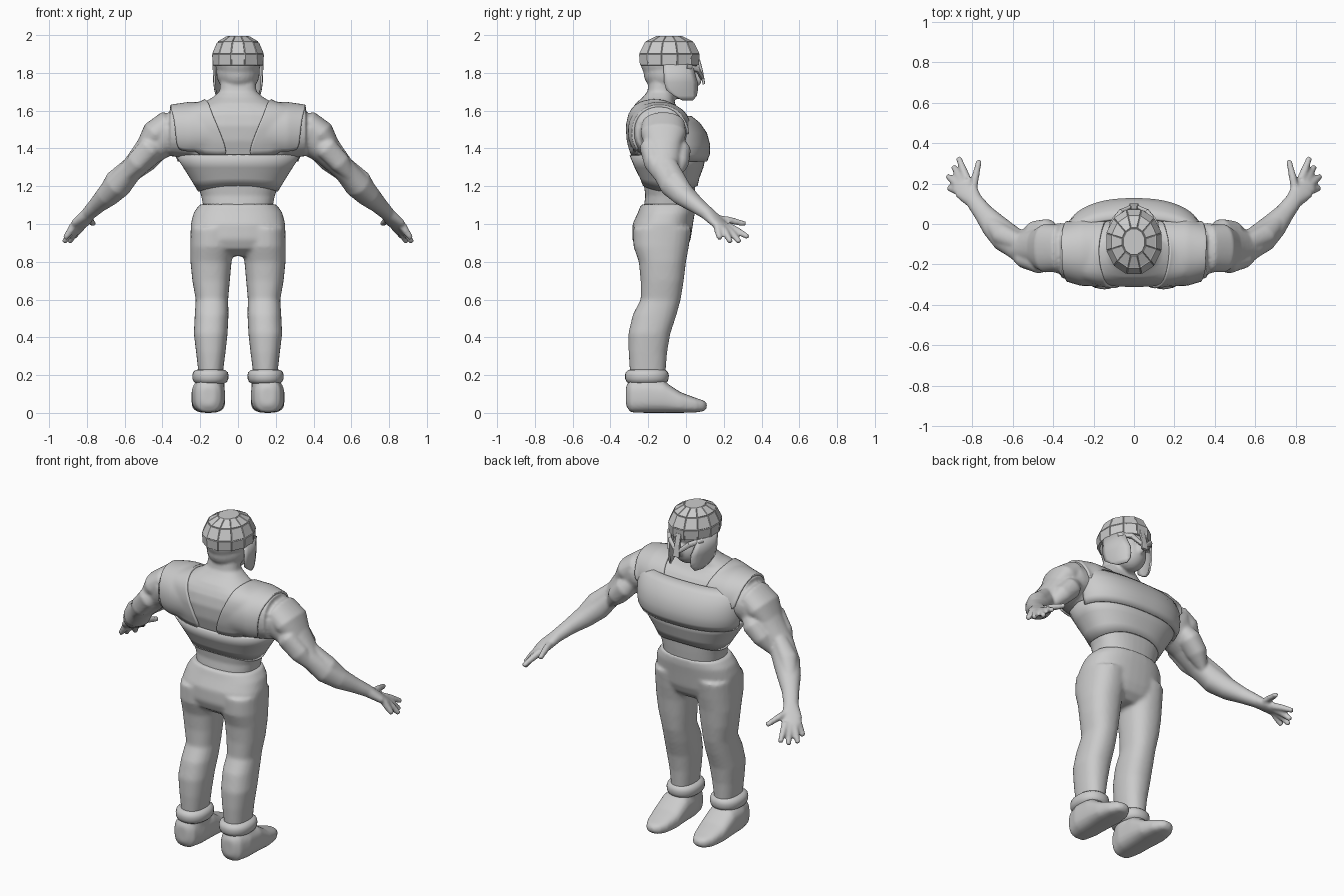
import bpy, bmesh
from math import sin, cos, pi, sqrt, copysign, radians
from mathutils import Vector, Matrix

X, Y, Z = Vector((1, 0, 0)), Vector((0, 1, 0)), Vector((0, 0, 1))


def sgnpow(v, e):
    return copysign(abs(v) ** e, v)


def loft(bm, secs, axis='path', p=2.2, n=28, sx=1):
    """Closed loft; each section is (x, y, z, half width a, half width b)."""
    cs = [Vector(s[:3]) for s in secs]
    rings = []
    for i, s in enumerate(secs):
        if axis == 'path':
            t = (cs[min(i + 1, len(cs) - 1)] - cs[max(i - 1, 0)]).normalized()
            a = t.cross(Z).normalized()
            b = a.cross(t)
        else:
            a, b = {'x': (Y, Z), 'y': (X, Z), 'z': (X, Y)}[axis]
        ring = []
        for k in range(n):
            th = 2 * pi * k / n
            v = cs[i] + a * s[3] * sgnpow(cos(th), 2 / p) + b * s[4] * sgnpow(sin(th), 2 / p)
            ring.append(bm.verts.new((v.x * sx, v.y, v.z)))
        rings.append(ring)
    for r, q in zip(rings, rings[1:]):
        for k in range(n):
            bm.faces.new((r[k], r[(k + 1) % n], q[(k + 1) % n], q[k]))
    bm.faces.new(rings[0])
    bm.faces.new(rings[-1])


def box_secs(rows):
    """(z, x0, x1, y back, y front) rows to loft sections."""
    return [((a + b) / 2, (c + d) / 2, z, (b - a) / 2, (d - c) / 2) for z, a, b, c, d in rows]


def ball(bm, c, r):
    bmesh.ops.create_uvsphere(bm, u_segments=24, v_segments=16, radius=1,
                              matrix=Matrix.Translation(c) @ Matrix.Diagonal((*r, 1)))


def finish(name, bm, voxel=0, smooth=4, shade=True):
    bmesh.ops.recalc_face_normals(bm, faces=bm.faces[:])
    me = bpy.data.meshes.new(name)
    bm.to_mesh(me)
    bm.free()
    ob = bpy.data.objects.new(name, me)
    bpy.context.collection.objects.link(ob)
    for f in me.polygons:
        f.use_smooth = shade
    if voxel:
        m = ob.modifiers.new('fuse', 'REMESH')
        m.mode, m.voxel_size, m.use_smooth_shade = 'VOXEL', voxel, True
        m = ob.modifiers.new('soften', 'SMOOTH')
        m.factor, m.iterations = 0.5, smooth
    return ob


def sheet(name, rows, thick, wrap=None, sub=0):
    """Thin plate from a grid of points."""
    bm = bmesh.new()
    g = [[bm.verts.new(p) for p in r] for r in rows]
    for r, q in zip(g, g[1:]):
        for k in range(len(r) - 1):
            bm.faces.new((r[k], r[k + 1], q[k + 1], q[k]))
    bmesh.ops.remove_doubles(bm, verts=bm.verts[:], dist=1e-5)
    ob = finish(name, bm)
    if sub:
        ob.modifiers.new('sub', 'SUBSURF').levels = sub
        ob.modifiers['sub'].render_levels = sub
    if wrap:
        m = ob.modifiers.new('wrap', 'SHRINKWRAP')
        m.target, m.wrap_mode, m.offset = wrap, 'ABOVE_SURFACE', 0.003
    m = ob.modifiers.new('thickness', 'SOLIDIFY')
    m.thickness, m.offset = thick, 0
    bpy.context.view_layer.objects.active = ob
    bpy.ops.object.select_all(action='DESELECT')
    ob.select_set(True)
    bpy.ops.object.shade_smooth_by_angle(angle=radians(40))
    return ob


# Body: torso, shoulder yoke, neck and head
bm = bmesh.new()
torso = [(1.04, .185, -.22, .03), (1.10, .185, -.222, .04), (1.15, .195, -.215, .045),
         (1.22, .22, -.225, .05), (1.30, .27, -.255, .07), (1.36, .31, -.28, .085),
         (1.44, .33, -.305, .085), (1.52, .345, -.312, .03), (1.58, .34, -.30, -.015),
         (1.61, .30, -.285, -.04), (1.64, .19, -.265, -.06), (1.67, .135, -.23, -.06),
         (1.70, .098, -.205, -.065), (1.76, .092, -.195, -.06), (1.83, .092, -.19, -.05)]
loft(bm, box_secs([(z, -r, r, b, f) for z, r, b, f in torso]), 'z', 2.4, 40)
loft(bm, [(x, -.14, 1.49, ry, rz) for x, ry, rz in
          ((-.36, .125, .13), (-.26, .155, .145), (0, .165, .14), (.26, .155, .145), (.36, .125, .13))], 'x')
ball(bm, (0, -.09, 1.86), (.122, .152, .12))
ball(bm, (0, -.09, 1.80), (.115, .135, .11))
ball(bm, (0, -.03, 1.755), (.088, .088, .095))
ball(bm, (0, .06, 1.765), (.018, .025, .035))

# Arms with muscles, hands and fingers
limbs = [
    [(.28, -.12, 1.49, .12, .10), (.37, -.12, 1.48, .125, .11), (.475, -.115, 1.385, .095, .08),
     (.565, -.11, 1.285, .075, .06), (.635, -.065, 1.205, .075, .068), (.69, -.01, 1.15, .065, .058),
     (.745, .055, 1.10, .048, .043), (.79, .115, 1.055, .042, .034),
     (.832, .168, 1.008, .058, .026), (.858, .205, .978, .046, .018)],
    [(.31, -.12, 1.54, .05, .04), (.37, -.12, 1.525, .115, .075), (.44, -.12, 1.475, .12, .075),
     (.495, -.12, 1.40, .085, .05), (.535, -.12, 1.34, .03, .02)],
    [(.40, -.17, 1.46, .03, .03), (.47, -.19, 1.40, .055, .06), (.54, -.175, 1.325, .045, .055),
     (.60, -.14, 1.25, .025, .03)],
    [(.37, -.05, 1.46, .03, .03), (.43, -.04, 1.39, .065, .06), (.49, -.045, 1.325, .06, .055),
     (.55, -.06, 1.25, .025, .025)],
    [(.50, -.10, 1.38, .02, .02), (.57, -.09, 1.315, .045, .04), (.65, -.055, 1.235, .055, .05),
     (.73, .03, 1.13, .03, .03)]]
fingers = [((.80, .145, 1.03), (.785, .23, 1.02), (.765, .315, 1.0)),
           ((.825, .22, .99), (.845, .27, .965), (.868, .33, .93)),
           ((.845, .205, .985), (.868, .245, .95), (.892, .285, .902)),
           ((.862, .188, .985), (.89, .212, .95), (.922, .237, .902)),
           ((.872, .165, .99), (.89, .17, .96), (.918, .178, .922))]
for sx in (1, -1):
    for s in limbs:
        loft(bm, s, sx=sx)
    for f in fingers:
        loft(bm, [(*c, r, r) for c, r in zip(f, (.021, .019, .014))], n=12, sx=sx)
body = finish('body', bm, .0085, 4)

# Trousers
bm = bmesh.new()
loft(bm, box_secs([(z, -r, r, b, f) for z, r, b, f in (
    (1.105, .203, -.238, .047), (1.06, .235, -.255, .047), (1.0, .25, -.283, .037),
    (.92, .252, -.285, .025), (.87, .24, -.265, .005), (.83, .16, -.21, -.04))]), 'z', 2.4, 40)
leg = [(.98, .02, .25, -.28, .03), (.88, .02, .253, -.278, .015), (.80, .034, .252, -.25, 0),
       (.70, .043, .242, -.24, -.012), (.60, .052, .224, -.24, -.028), (.52, .05, .229, -.282, -.05),
       (.42, .055, .234, -.305, -.083), (.32, .066, .222, -.304, -.1), (.19, .083, .207, -.295, -.11)]
for sx in (1, -1):
    loft(bm, box_secs(leg), 'z', 2.3, sx=sx)
finish('trousers', bm, .011, 5)

# Boots and ankle cuffs
bm, cuff = bmesh.new(), bmesh.new()
for sx in (1, -1):
    loft(bm, [(.157, y, z, a, b) for y, z, a, b in (
        (-.318, .09, .035, .05), (-.295, .088, .068, .085), (-.22, .09, .088, .09),
        (-.12, .085, .09, .085), (-.03, .055, .088, .055), (.05, .041, .07, .039),
        (.095, .037, .045, .028), (.110, .037, .02, .014))], 'y', 2.8, sx=sx)
    loft(bm, [(.15, -.205, .06, .08, .1), (.148, -.205, .19, .075, .098)], 'z', sx=sx)
    loft(cuff, [(.146, -.207, z, r, r + .02) for z, r in (
        (.155, .075), (.165, .088), (.18, .095), (.2, .096), (.215, .092), (.226, .08), (.23, .065))],
        'z', sx=sx)
finish('boots', bm, .01, 5)
finish('ankle_cuffs', cuff)


def shell(name, rows, half, n, thick):
    """Curved armour plate; angle 0 is the chest side; lift raises the middle."""
    out = []
    for z, rx, yb, yf, lift in rows:
        pts = []
        for k in range(n + 1):
            th = half * (2 * k / n - 1)
            pts.append((rx * sgnpow(sin(th), .85), (yb + yf) / 2 + (yf - yb) / 2 * sgnpow(cos(th), .85),
                        z + lift * cos(th) ** 2))
        out.append(pts)
    return sheet(name, out, thick)


# Armour bands
shell('rib_band', [(1.175, .205, -.222, .055, .03), (1.23, .238, -.237, .064, .015),
                   (1.30, .282, -.265, .085, 0), (1.365, .325, -.292, .10, 0)], pi, 64, .014)
shell('chest_plate', [(1.335, .315, -.27, .105, 0), (1.37, .33, -.27, .118, 0), (1.42, .335, -.27, .12, 0),
                      (1.48, .34, -.27, .103, 0), (1.53, .34, -.26, .068, 0),
                      (1.565, .335, -.25, .025, 0)], radians(82), 40, .016)

# Shoulder straps wrapped onto the torso
strap = [(-.29, 1.36, .05, .33), (-.31, 1.48, .09, .335), (-.285, 1.58, .135, .345),
         (-.21, 1.635, .16, .36), (-.13, 1.645, .17, .365), (-.05, 1.61, .165, .36),
         (.0, 1.54, .14, .345), (.05, 1.47, .12, .33)]
for sx, side in ((1, 'right'), (-1, 'left')):
    sheet(side + '_strap', [[(sx * (a + (b - a) * k / 6), y, z) for k in range(7)]
                            for y, z, a, b in strap], .018, body, 2)

# Helmet of flat panels
bm = bmesh.new()
n, rings = 12, []
for z, f in ((1.84, .97), (1.90, 1.0), (1.962, .8), (1.992, .42)):
    rings.append([bm.verts.new((.138 * f * sin(2 * pi * (k + .5) / n),
                                -.088 + .162 * f * cos(2 * pi * (k + .5) / n), z)) for k in range(n)])
for r, q in zip(rings, rings[1:]):
    for k in range(n):
        bm.faces.new((r[k], r[(k + 1) % n], q[(k + 1) % n], q[k]))
bm.faces.new(rings[-1])
panels = bm.faces[:]
bm.faces.new(rings[0])
bmesh.ops.recalc_face_normals(bm, faces=bm.faces[:])
bmesh.ops.inset_individual(bm, faces=panels, thickness=.003, depth=.004)
finish('helmet', bm, shade=False)

# Nose guard and brow guards
bm = bmesh.new()
loft(bm, [(0, .066, 1.87, .016, .008), (0, .082, 1.81, .016, .008), (0, .095, 1.74, .022, .007)], p=6, n=16)
for sx in (1, -1):
    loft(bm, [(.112, .0, 1.835, .012, .014), (.065, .062, 1.818, .012, .016),
              (.015, .084, 1.775, .01, .012)], n=12, sx=sx)
finish('brow_guard', bm, shade=False)

# Cheek guards
cheek = [(1.845, -.12, .03, 1), (1.75, -.115, .06, .97), (1.71, -.105, .06, .93),
         (1.68, -.065, .055, .88), (1.655, -.02, .035, .83)]
for sx, side in ((1, 'right'), (-1, 'left')):
    rows = []
    for z, a, b, s in cheek:
        ys = [a + (b - a) * k / 6 for k in range(7)]
        rows.append([(sx * .13 * s * sqrt(1 - ((y + .085) / .18) ** 2), y, z) for y in ys])
    sheet(side + '_cheek_guard', rows, .01)
